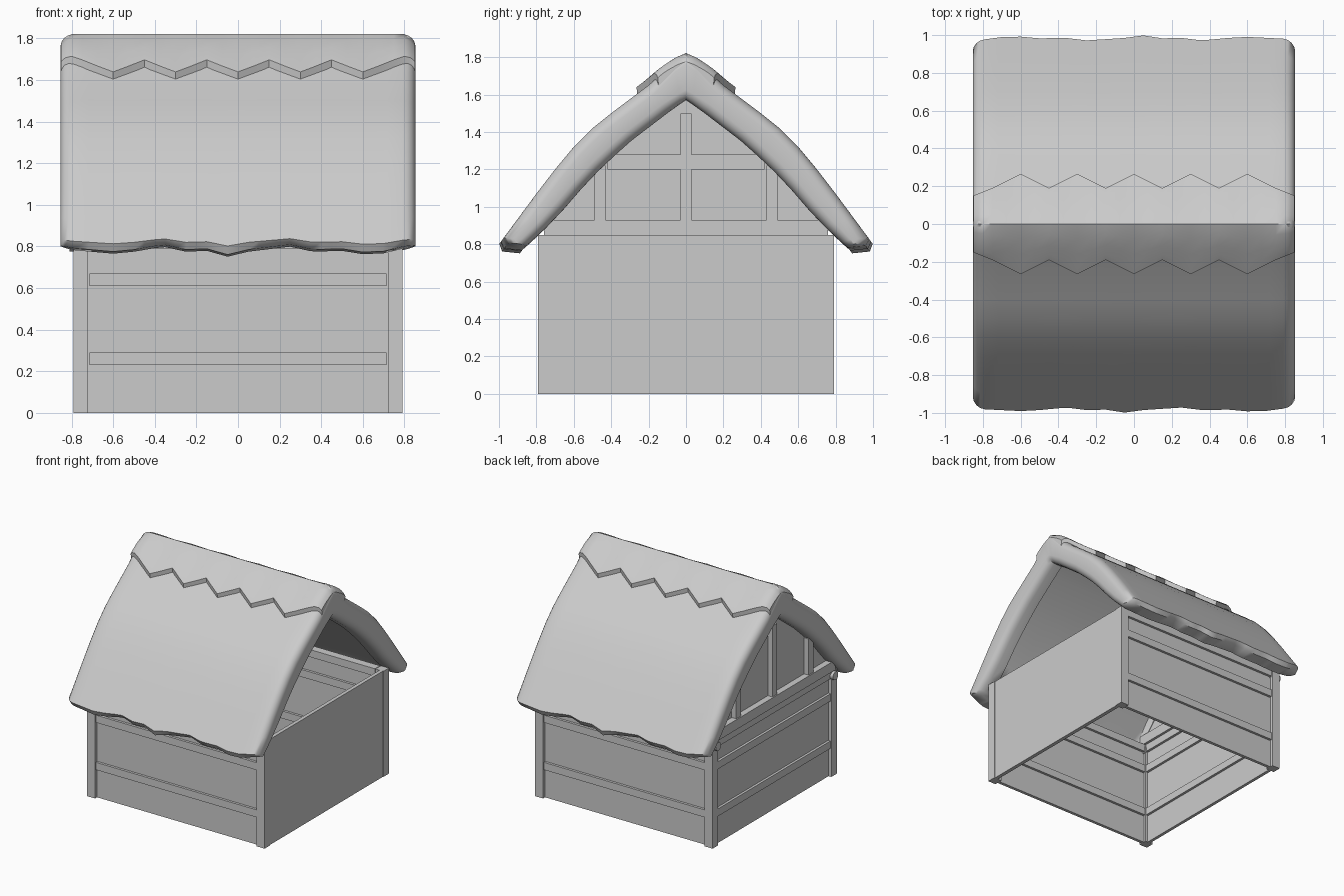
import bpy, bmesh, math
from mathutils import Vector

cube = bpy.data.objects.get("Cube")
if cube:
    bpy.data.objects.remove(cube, do_unlink=True)

grey = bpy.data.materials.new("plain grey")
grey.use_nodes = True
grey.diffuse_color = (0.6, 0.6, 0.6, 1)
grey.node_tree.nodes["Principled BSDF"].inputs["Base Color"].default_value = (0.6, 0.6, 0.6, 1)


def finish(name, bm, smooth=None):
    bmesh.ops.recalc_face_normals(bm, faces=bm.faces[:])
    mesh = bpy.data.meshes.new(name)
    bm.to_mesh(mesh)
    bm.free()
    mesh.materials.append(grey)
    obj = bpy.data.objects.new(name, mesh)
    bpy.context.collection.objects.link(obj)
    if smooth:
        bpy.ops.object.select_all(action='DESELECT')
        obj.select_set(True)
        bpy.context.view_layer.objects.active = obj
        bpy.ops.object.shade_smooth_by_angle(angle=math.radians(smooth))
    return obj


def box(name, x, y, z):
    """Box from (min, max) pairs."""
    bm = bmesh.new()
    bmesh.ops.create_cube(bm, size=1)
    for v in bm.verts:
        v.co = [(a + b) / 2 + c * (b - a) for c, (a, b) in zip(v.co, (x, y, z))]
    return finish(name, bm)


def skin(name, rings, smooth):
    """Closed rings joined along x, with strip caps at both ends."""
    bm = bmesh.new()
    rows = [[bm.verts.new(p) for p in ring] for ring in rings]
    n = len(rows[0])
    for a, b in zip(rows, rows[1:]):
        for i in range(n):
            j = (i + 1) % n
            bm.faces.new((a[i], a[j], b[j], b[i]))
    for row in (rows[0], rows[-1]):
        for i in range(n // 2 - 1):
            bm.faces.new((row[i], row[i + 1], row[n - 2 - i], row[n - 1 - i]))
    return finish(name, bm, smooth)


def lerp(table, x):
    for (x0, v0), (x1, v1) in zip(table, table[1:]):
        if x <= x1:
            return v0 + (v1 - v0) * (x - x0) / (x1 - x0)
    return table[-1][1]


# Half profile of the thatch: outer and inner points (y, z), ridge to eave
OUTER = [(0, 1.82), (.06, 1.78), (.2, 1.65), (.4, 1.5), (.5, 1.42), (.6, 1.32),
         (.7, 1.2), (.8, 1.07), (.9, .935), (.985, .82), (.965, .785)]
INNER = [(0, 1.57), (.03, 1.55), (.1, 1.5), (.29, 1.355), (.38, 1.275), (.47, 1.19),
         (.56, 1.095), (.655, .985), (.75, .885), (.84, .8), (.87, .775)]
# Ragged drop of the eave along x
WAVE = [(-.86, -.03), (-.8, -.01), (-.6, .012), (-.5, 0), (-.36, -.03), (-.25, 0), (-.15, -.005),
        (-.05, .03), (.05, 0), (.25, -.03), (.36, 0), (.5, -.005), (.6, .015), (.7, .01), (.8, -.02), (.86, -.03)]


def roof_ring(x):
    ax = abs(x)
    roll = .055 * (1 - math.sqrt(max(0, 1 - (max(0, ax - .79) / .062) ** 2)))
    recess = .05 if ax < .71 else 0
    outer, inner = [], []
    for side in (-1, 1):
        half_o, half_i = [], []
        for k, (o, i) in enumerate(zip(OUTER, INNER)):
            o, i = Vector(o), Vector(i)
            d = (i - o).normalized()
            fade = max(0, (k - 3) / 7) ** 2
            shift = Vector((.6, -.8)) * lerp(WAVE, -side * x) * fade
            inset = recess * min(1, (10 - k) / 3)
            o2 = o + d * roll + shift
            i2 = i - d * (roll + inset) + shift
            half_o.append((x, side * o2.x, o2.y))
            half_i.append((x, side * i2.x, i2.y))
        if side < 0:
            outer, inner = half_o[::-1], half_i[::-1]
        else:
            outer += half_o[1:]
            inner += half_i[1:]
    return outer + inner[::-1]


ends = [.853, .848, .835, .815, .79, .72, .7]
stations = sorted([-e for e in ends] + ends + [.05 * k for k in range(-13, 14)])
skin("thatched_roof", [roof_ring(x) for x in stations], 50)


# Ridge cap with zigzag lower edges
def cap_ring(x):
    ax = abs(x)
    tri = abs((ax / .15) % 2 - 1)
    reach = .19 + .075 * tri if ax < .75 else .19 - .4 * (ax - .75)
    drop = .045 * max(0, (ax - .79) / .06) ** 2
    top, low = [], []
    for f in (-1, -.85, -.6, -.3, 0, .3, .6, .85, 1):
        y = f * reach
        z = lerp(OUTER[:6], abs(y)) - drop
        lift = .036 * min(1, abs(f) * 1.2)
        top.append((x, y, z + lift + .002))
        low.append((x, y * .97, z - .025))
    return top + low[::-1]


cap_x = [s * k for k in (.8, .83, .85) for s in (-1, 1)] + [.075 * k for k in range(-10, 11)]
skin("ridge_cap", [cap_ring(x) for x in sorted(cap_x)], 40)

# Corner posts and protruding log ends
for sx, side in ((-1, "right"), (1, "left")):
    for sy, end in ((-1, "front"), (1, "back")):
        px, py = sorted((sx * .72, sx * .79)), sorted((sy * .72, sy * .79))
        box(f"{end}_{side}_post", px, py, (0, .85))

for sy, end in ((-1, "front"), (1, "back")):
    bm = bmesh.new()
    bmesh.ops.create_cone(bm, cap_ends=True, segments=10, radius1=.035, radius2=.035, depth=.1)
    for v in bm.verts:
        v.co = (v.co.z - .76, v.co.x + sy * .745, v.co.y + .81)
    finish(f"{end}_log_end", bm, 40)

# Long walls with rails and wall plates
for sy, end in ((-1, "front"), (1, "back")):
    box(f"{end}_wall", (-.73, .73), sorted((sy * .74, sy * .765)), (0, .84))
    for name, z in (("lower", (.23, .29)), ("upper", (.61, .67)), ("top", (.79, .85))):
        box(f"{end}_{name}_rail", (-.715, .715), sorted((sy * .72, sy * .785)), z)

# Plain wall on one end, railed wall on the other
box("left_wall", (.755, .785), (-.72, .72), (0, .85))
box("right_wall", (-.765, -.74), (-.73, .73), (0, .85))
for name, z in (("lower", (.23, .29)), ("upper", (.61, .67)), ("top", (.79, .85))):
    box(f"right_{name}_rail", (-.785, -.72), (-.715, .715), z)

# Timbered gable above the railed wall
box("gable_beam", (-.8, -.7), (-.76, .76), (.85, .93))
box("gable_collar", (-.745, -.7), (-.42, .42), (1.2, 1.28))
for k, y in enumerate((-.46, 0, .46)):
    box(f"gable_stud_{k + 1}", (-.79, -.7), (y - .03, y + .03), (.92, 1.5 if y == 0 else 1.22))

bm = bmesh.new()
arch = [(y, z + .03) for y, z in INNER[:9]]
outline = [(-y, z) for y, z in arch[:0:-1]] + arch
face = bm.faces.new([bm.verts.new((-.75, y, z)) for y, z in outline])
out = bmesh.ops.extrude_face_region(bm, geom=[face])
bmesh.ops.translate(bm, vec=(.025, 0, 0), verts=[g for g in out["geom"] if isinstance(g, bmesh.types.BMVert)])
finish("gable_panel", bm)
